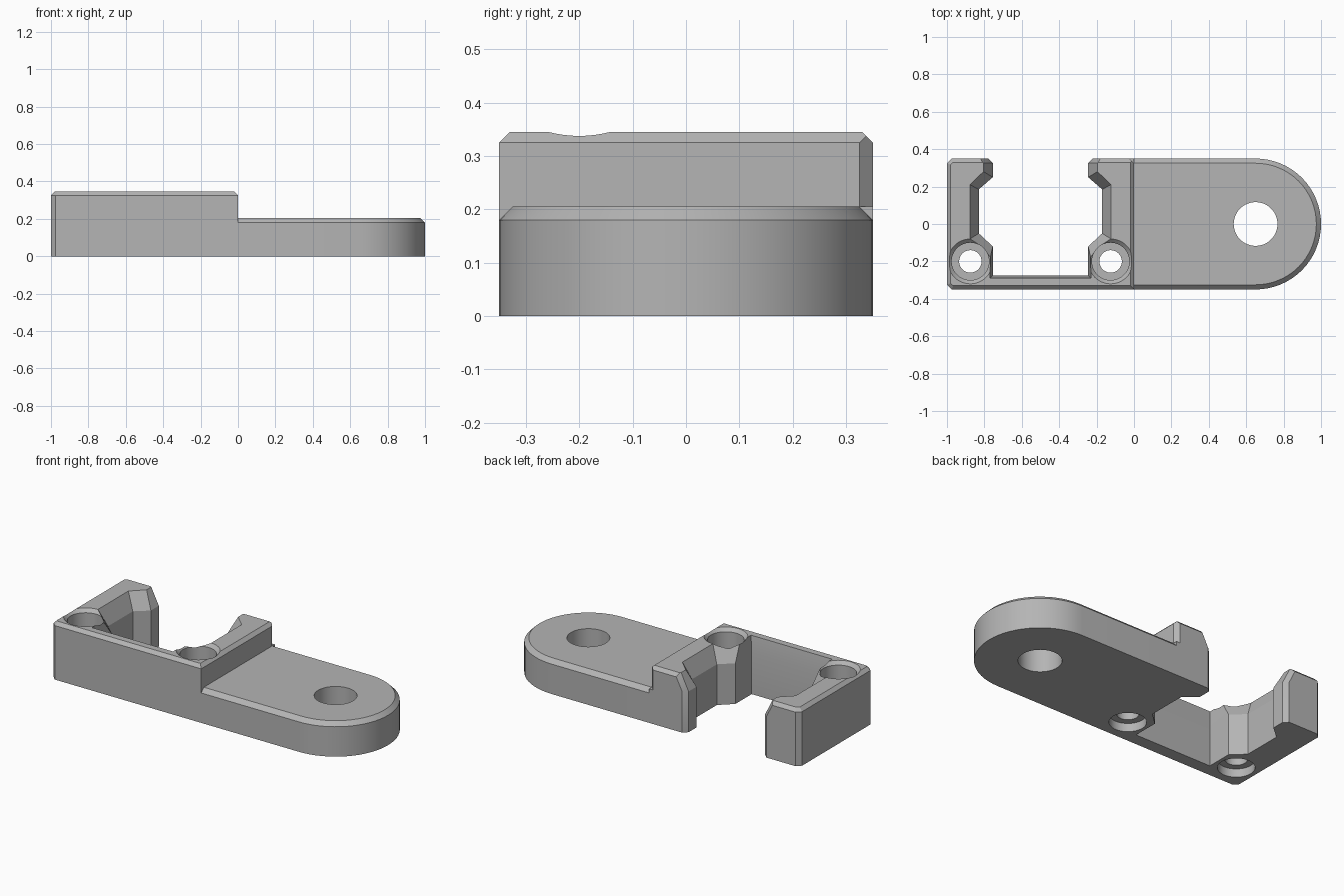
import bpy, bmesh, math
from mathutils import Vector

cube = bpy.data.objects.get("Cube")
if cube:
    bpy.data.objects.remove(cube)

grey = bpy.data.materials.new("plain_grey")
grey.use_nodes = True
GREY = (0.46, 0.46, 0.46, 1)
grey.diffuse_color = GREY
grey.node_tree.nodes["Principled BSDF"].inputs["Base Color"].default_value = GREY


def inset(outline, d):
    """Move each side of a counter-clockwise outline inward by d."""
    pts = [Vector(p) for p in outline]
    out = []
    for i, p in enumerate(pts):
        a = (p - pts[i - 1]).normalized()
        b = (pts[(i + 1) % len(pts)] - p).normalized()
        na, nb = Vector((-a.y, a.x)), Vector((-b.y, b.x))
        out.append(p + (na + nb) * d / (1 + na.dot(nb)))
    return out


def circle(x, y, r, n=48):
    return [(x + r * math.cos(math.tau * i / n), y + r * math.sin(math.tau * i / n))
            for i in range(n)]


def loft(name, levels):
    """Closed solid through (outline, z) levels."""
    bm = bmesh.new()
    rings = [[bm.verts.new((p[0], p[1], z)) for p in outline] for outline, z in levels]
    bm.faces.new(rings[0][::-1])
    bm.faces.new(rings[-1])
    n = len(rings[0])
    for lo, hi in zip(rings, rings[1:]):
        for i in range(n):
            j = (i + 1) % n
            bm.faces.new((lo[i], lo[j], hi[j], hi[i]))
    bmesh.ops.recalc_face_normals(bm, faces=bm.faces)
    mesh = bpy.data.meshes.new(name)
    bm.to_mesh(mesh)
    bm.free()
    mesh.materials.append(grey)
    ob = bpy.data.objects.new(name, mesh)
    bpy.context.collection.objects.link(ob)
    return ob


def combine(target, tool, operation):
    mod = target.modifiers.new(operation, 'BOOLEAN')
    mod.operation, mod.solver, mod.object = operation, 'EXACT', tool
    tool.hide_render = True
    bpy.context.view_layer.objects.active = target
    bpy.ops.object.modifier_apply(modifier=mod.name)
    bpy.data.objects.remove(tool)


H, TAB_H, W = 0.345, 0.205, 0.35

# Tall clamp block with chamfered top edge
block = [(-1, -0.325), (-0.975, -W), (0, -W), (0, W), (-0.975, W), (-1, 0.325)]
bracket = loft("clamp_bracket", [(block, 0), (block, H - 0.02), (inset(block, 0.02), H)])

# Relieved back corner of the block above the tab
combine(bracket, loft("corner_cutter", [
    ([(0.02, 0.305), (0.02, 0.37), (-0.045, 0.37)], z) for z in (TAB_H, 0.4)]), 'DIFFERENCE')

# Clamp pocket: half profile mirrored about the block's middle, flared at the top
lower = [(0.255, -0.275), (0.255, -0.12), (0.33, -0.05), (0.33, 0.185),
         (0.255, 0.25), (0.255, 0.325), (0.33, 0.4)]
upper = [(0.27, -0.29), (0.27, -0.185), (0.377, -0.08), (0.377, 0.21),
         (0.305, 0.28), (0.305, 0.325), (0.38, 0.4)]


def pocket(half):
    return [(-0.5 + x, y) for x, y in half] + [(-0.5 - x, y) for x, y in reversed(half)]


combine(bracket, loft("pocket_cutter", [
    (pocket(lower), -0.1), (pocket(lower), H - 0.1),
    (pocket(upper), H), (pocket(upper), H + 0.1)]), 'DIFFERENCE')

# Rounded mounting tab
arc = [math.pi * (i / 32 - 0.5) for i in range(33)]
tab = [(-0.06, -W)] + [(0.65 + W * math.cos(a), W * math.sin(a)) for a in arc] + [(-0.06, W)]
combine(bracket, loft("tab", [(tab, 0), (tab, TAB_H - 0.025),
                              (inset(tab, 0.025), TAB_H)]), 'UNION')

# Mounting hole through the tab
combine(bracket, loft("tab_hole_cutter", [(circle(0.65, 0, 0.117), z)
                                          for z in (-0.1, 0.4)]), 'DIFFERENCE')

# Two screw holes, counterbored above and below with a chamfered mouth
for x in (-0.875, -0.125):
    steps = [(0.1, -0.1), (0.1, 0.05), (0.06, 0.05), (0.06, 0.19),
             (0.1, 0.19), (0.1, H - 0.02), (0.12, H), (0.12, H + 0.1)]
    combine(bracket, loft("screw_hole_cutter", [(circle(x, -0.2, r), z) for r, z in steps]),
            'DIFFERENCE')

# Smooth round walls, keep machined edges crisp
bpy.ops.object.select_all(action='DESELECT')
bracket.select_set(True)
bpy.context.view_layer.objects.active = bracket
bpy.ops.object.shade_smooth_by_angle(angle=math.radians(25))
